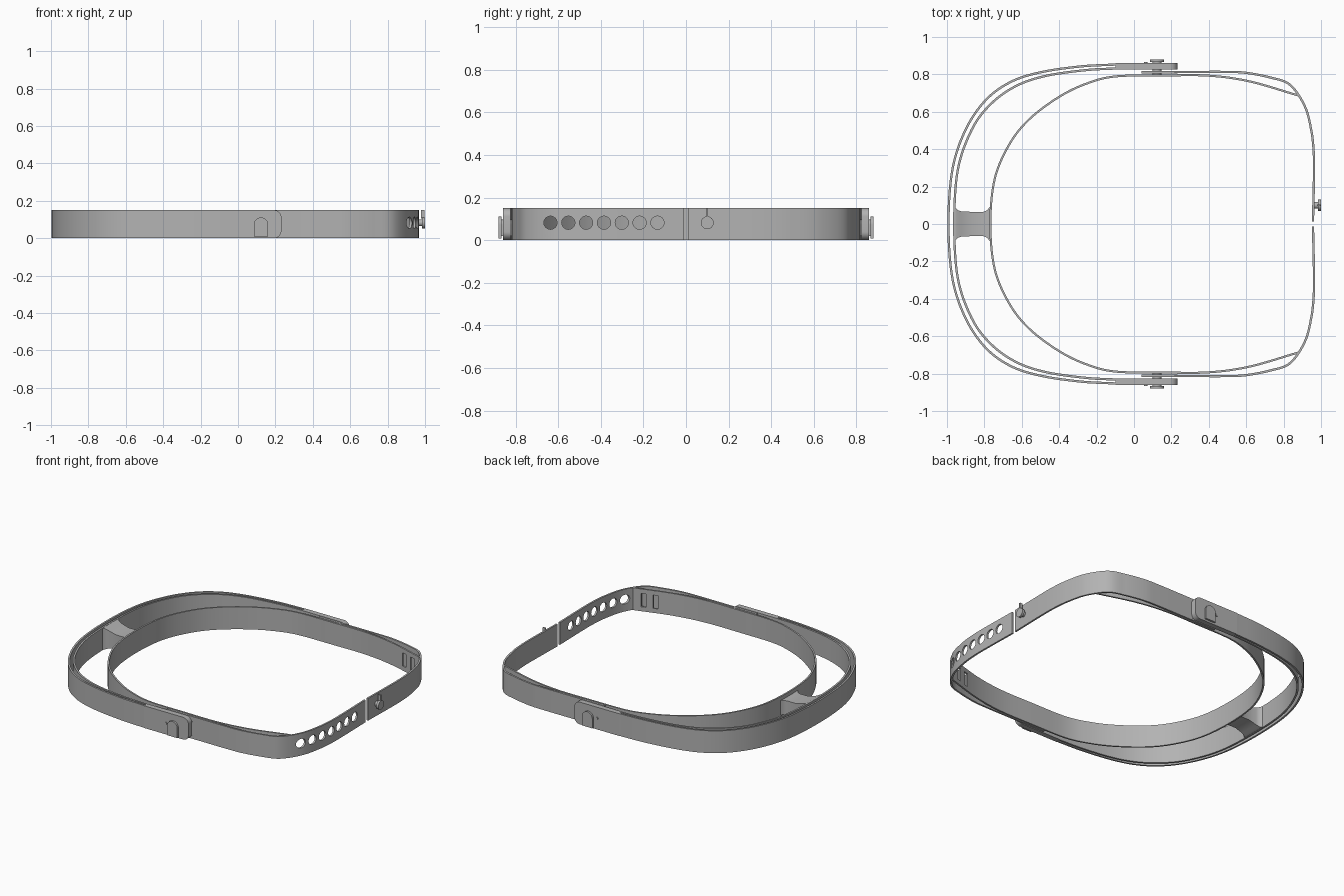
import bpy, bmesh, math
from mathutils import Vector

H = 0.15          # common band height
MID = H / 2

cube = bpy.data.objects.get("Cube")
if cube:
    bpy.data.objects.remove(cube)

grey = bpy.data.materials.new("plain_grey")
grey.use_nodes = True
grey.diffuse_color = (0.45, 0.45, 0.45, 1)
grey.node_tree.nodes["Principled BSDF"].inputs["Base Color"].default_value = (0.45, 0.45, 0.45, 1)


def loft(name, loops):
    """Skin a list of equal closed loops and cap both ends."""
    bm = bmesh.new()
    rings = [[bm.verts.new(p) for p in loop] for loop in loops]
    n = len(rings[0])
    for a, b in zip(rings, rings[1:]):
        for i in range(n):
            j = (i + 1) % n
            bm.faces.new((a[i], a[j], b[j], b[i]))
    bm.faces.new(rings[0])
    bm.faces.new(rings[-1])
    bmesh.ops.recalc_face_normals(bm, faces=bm.faces)
    mesh = bpy.data.meshes.new(name)
    bm.to_mesh(mesh)
    bm.free()
    obj = bpy.data.objects.new(name, mesh)
    bpy.context.collection.objects.link(obj)
    mesh.materials.append(grey)
    return obj


def smooth(points, steps=8):
    """Catmull-Rom curve through flat points."""
    p = [Vector(q) for q in points]
    p = [2 * p[0] - p[1]] + p + [2 * p[-1] - p[-2]]
    out = []
    for a, b, c, d in zip(p, p[1:], p[2:], p[3:]):
        for k in range(steps):
            t = k / steps
            out.append(0.5 * (2 * b + (c - a) * t + (2 * a - 5 * b + 4 * c - d) * t ** 2
                              + (3 * b - a - 3 * c + d) * t ** 3))
    return out + [p[-2]]


def ribbon(name, points, thick=0.012):
    """Upright band of constant thickness along a curve."""
    path = smooth(points)
    loops = []
    for i, p in enumerate(path):
        t = (path[min(i + 1, len(path) - 1)] - path[max(i - 1, 0)]).normalized()
        n = Vector((-t.y, t.x)) * thick / 2
        a, b = p + n, p - n
        loops.append([(a.x, a.y, 0), (b.x, b.y, 0), (b.x, b.y, H), (a.x, a.y, H)])
    return loft(name, loops)


def mirrored(half):
    return [(x, -y) for x, y in reversed(half)] + half[1:]


def slab(name, profile, y0, y1):
    """Extrude an x-z outline along y."""
    return loft(name, [[(x, y, z) for x, z in profile] for y in (y0, y1)])


def arc(cx, cz, r, a0, a1, n=8):
    angles = [math.radians(a0 + (a1 - a0) * i / n) for i in range(n + 1)]
    return [(cx + r * math.cos(a), cz + r * math.sin(a)) for a in angles]


def disc(name, axis, centre, r, d0, d1, n=24):
    """Cylinder along x or y between two depths."""
    ring = arc(centre[0], centre[1], r, 0, 360 - 360 / n, n - 1)
    if axis == "x":
        return loft(name, [[(d, u, v) for u, v in ring] for d in (d0, d1)])
    return loft(name, [[(u, d, v) for u, v in ring] for d in (d0, d1)])


def cut(target, cutter):
    mod = target.modifiers.new("cut", "BOOLEAN")
    mod.operation = "DIFFERENCE"
    mod.solver = "EXACT"
    mod.object = cutter
    cutter.hide_render = True
    bpy.context.view_layer.objects.active = target
    bpy.ops.object.modifier_apply(modifier=mod.name)
    bpy.data.objects.remove(cutter)


# Double-walled front frame with an open slit between the walls
outer = [(-.992, 0), (-.971, .29), (-.901, .503), (-.795, .66), (-.664, .757),
         (-.505, .81), (-.29, .842), (-.09, .853)]
inner = [(-.961, 0), (-.942, .29), (-.868, .503), (-.77, .637), (-.638, .734),
         (-.48, .79), (-.265, .822), (-.09, .832)]
ribbon("frame_outer_wall", mirrored(outer))
ribbon("frame_inner_wall", mirrored(inner))

# Head band with free ends
head = [(-.768, 0), (-.745, .24), (-.667, .425), (-.56, .56), (-.4, .68), (-.25, .752),
        (-.1, .789), (.15, .794), (.4, .793), (.62, .762), (.875, .688)]
band = ribbon("head_band", mirrored(head), 0.011)
for s in (-1, 1):
    for x in (.735, .81):
        outline = [(x - .016, .03), (x + .016, .03), (x + .016, .12), (x - .016, .12)]
        cut(band, slab("slot_cutter", outline, s * .64, s * .78))

# Rear straps
strap = [(.04, .812), (.3, .813), (.5, .813), (.6, .808), (.725, .784), (.833, .745),
         (.913, .63), (.948, .5), (.961, .38), (.962, .25), (.957, .013)]
ribbon("rear_strap_left", strap)
holed = ribbon("rear_strap_right", [(x, -y) for x, y in strap])
for i in range(7):
    cut(holed, disc("hole_cutter", "x", (-.134 - i * .0837, .082), .031, .8, 1.1))

# Strap stud with a thin stem
disc("stud_neck", "x", (.1, .082), .018, .955, .985)
disc("stud_head", "x", (.1, .082), .03, .984, 1.0)
loft("stud_stem", [[(.978, .096, z), (.998, .096, z), (.998, .104, z), (.978, .104, z)]
                   for z in (.105, H)])

# Hinge pads, clasps and pins on both sides
r = .04
pad = ([(-.1, 0)] + arc(.232 - r, r, r, -90, 0) + arc(.232 - r, H - r, r, 0, 90) + [(-.1, H)])
plate = ([(.04, 0)] + arc(.232 - r, r, r, -90, 0) + arc(.232 - r, H - r, r, 0, 90) + [(.04, H)])
button = [(.085, .008), (.161, .008)] + arc(.123, .073, .038, 0, 180, 12)
neck = [(.1, .02), (.146, .02)] + arc(.123, .073, .023, 0, 180, 12)
for side, s in (("left", 1), ("right", -1)):
    slab("hinge_pad_" + side, pad, s * .825, s * .86)
    slab("strap_pad_" + side, plate, s * .804, s * .819)
    slab("clasp_neck_" + side, neck, s * .79, s * .868)
    slab("clasp_button_" + side, button, s * .866, s * .879)
    disc("stop_pin_" + side, "y", (.063, MID), .01, s * .85, s * .866, 12)

# Waisted bridge between frame and head band
stations = [(-.962, .1, .075), (-.953, .085, .073), (-.94, .073, .069), (-.92, .067, .06),
            (-.865, .065, .045), (-.805, .065, .045), (-.79, .071, .046), (-.78, .08, .048),
            (-.768, .095, .05)]
loft("bridge", [[(x, -w, MID - t), (x, w, MID - t), (x, w, MID + t), (x, -w, MID + t)]
                for x, w, t in stations])

# Smooth shading with sharp rims
bpy.ops.object.select_all(action="DESELECT")
for obj in bpy.context.scene.objects:
    if obj.type == "MESH":
        obj.select_set(True)
        bpy.context.view_layer.objects.active = obj
bpy.ops.object.shade_smooth_by_angle(angle=math.radians(30))
